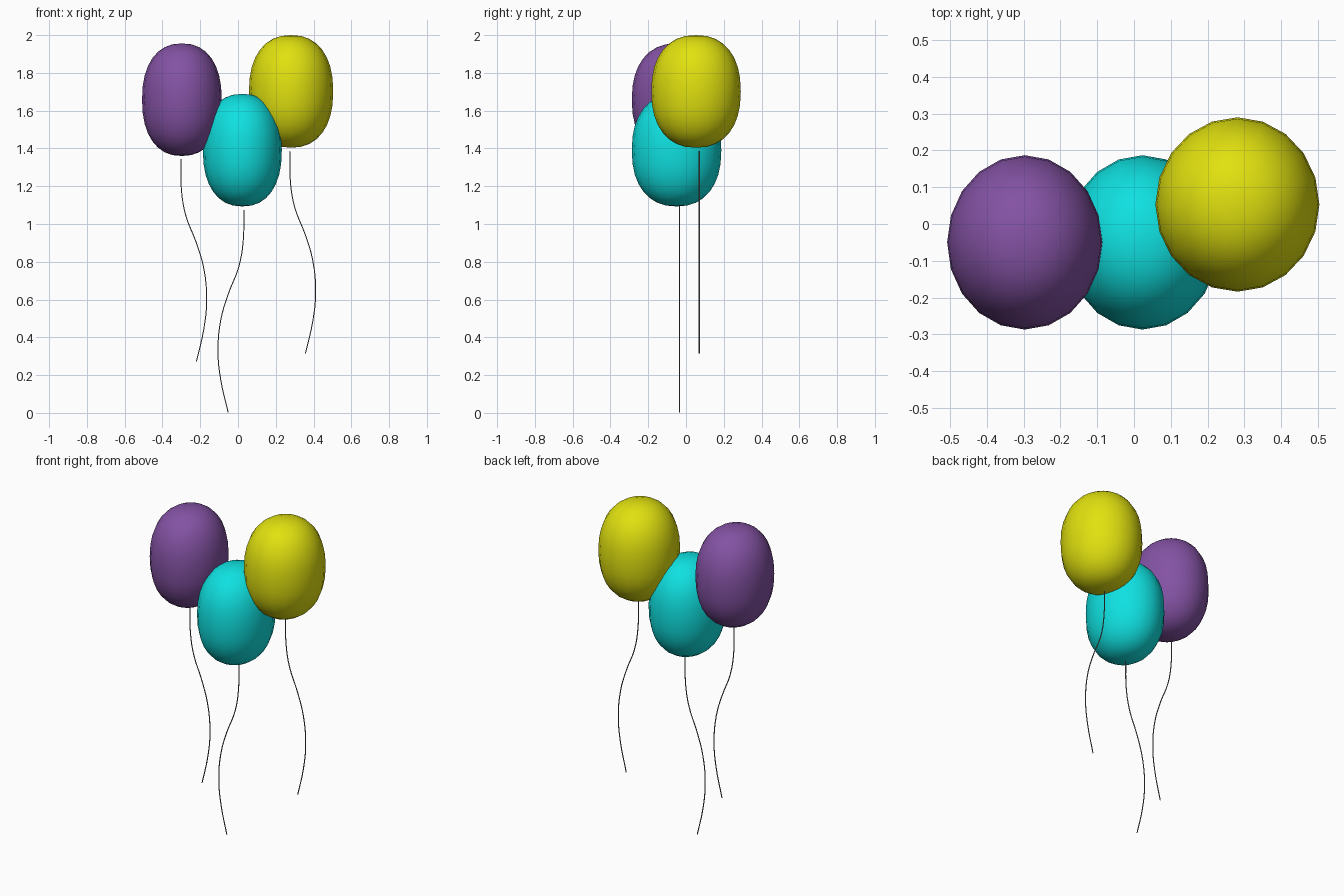
import bpy
from math import sin, cos, pi

if "Cube" in bpy.data.objects:
    bpy.data.objects.remove(bpy.data.objects["Cube"])

SEGMENTS, RINGS = 20, 16
POWER = 2 / 2.3   # slightly squarer than an ellipse


def material(name, rgb):
    mat = bpy.data.materials.new(name)
    mat.diffuse_color = (*rgb, 1)
    mat.use_nodes = True
    mat.node_tree.nodes["Principled BSDF"].inputs["Base Color"].default_value = mat.diffuse_color
    return mat


def balloon(name, centre, radii, mat):
    bpy.ops.mesh.primitive_uv_sphere_add(segments=SEGMENTS, ring_count=RINGS, radius=1)
    ob = bpy.context.object
    ob.name = name
    for v in ob.data.vertices:
        r = (v.co.x ** 2 + v.co.y ** 2) ** 0.5
        if r > 1e-4:
            k = r ** POWER / r
            v.co.x *= k
            v.co.y *= k
        z = v.co.z
        v.co.z = abs(z) ** POWER * (1 if z > 0 else -1)
        v.co.x, v.co.y, v.co.z = [c + a * r0 for c, a, r0 in zip(centre, v.co, radii)]
    bpy.ops.object.shade_smooth()
    ob.data.materials.append(mat)


# sideways offset and drop along a string
WAVE = [(0, 0), (0.004, 0.17), (0.027, 0.30), (0.083, 0.445),
        (0.122, 0.58), (0.137, 0.75), (0.122, 0.90), (0.083, 1.071)]


def string(name, top, side, mat):
    cu = bpy.data.curves.new(name, 'CURVE')
    cu.dimensions = '3D'
    cu.bevel_depth = 0.003
    cu.bevel_resolution = 1
    cu.resolution_u = 4
    cu.use_fill_caps = True
    sp = cu.splines.new('BEZIER')
    sp.bezier_points.add(len(WAVE) - 1)
    for p, (dx, dz) in zip(sp.bezier_points, WAVE):
        p.co = (top[0] + side * dx, top[1], top[2] - dz)
        p.handle_left_type = p.handle_right_type = 'AUTO'
    cu.materials.append(mat)
    ob = bpy.data.objects.new(name, cu)
    bpy.context.collection.objects.link(ob)


# balloons
balloon("purple_balloon", (-0.297, -0.05, 1.658), (0.211, 0.237, 0.298),
        material("purple", (0.23, 0.085, 0.37)))
balloon("cyan_balloon", (0.023, -0.05, 1.391), (0.209, 0.237, 0.298),
        material("cyan", (0.005, 0.75, 0.75)))
balloon("yellow_balloon", (0.281, 0.053, 1.702), (0.223, 0.237, 0.298),
        material("yellow", (0.75, 0.75, 0.005)))

# strings
grey = material("string_grey", (0.2, 0.2, 0.2))
string("purple_string", (-0.303, -0.035, 1.344), 1, grey)
string("cyan_string", (0.031, -0.035, 1.073), -1, grey)
string("yellow_string", (0.274, 0.07, 1.386), 1, grey)
